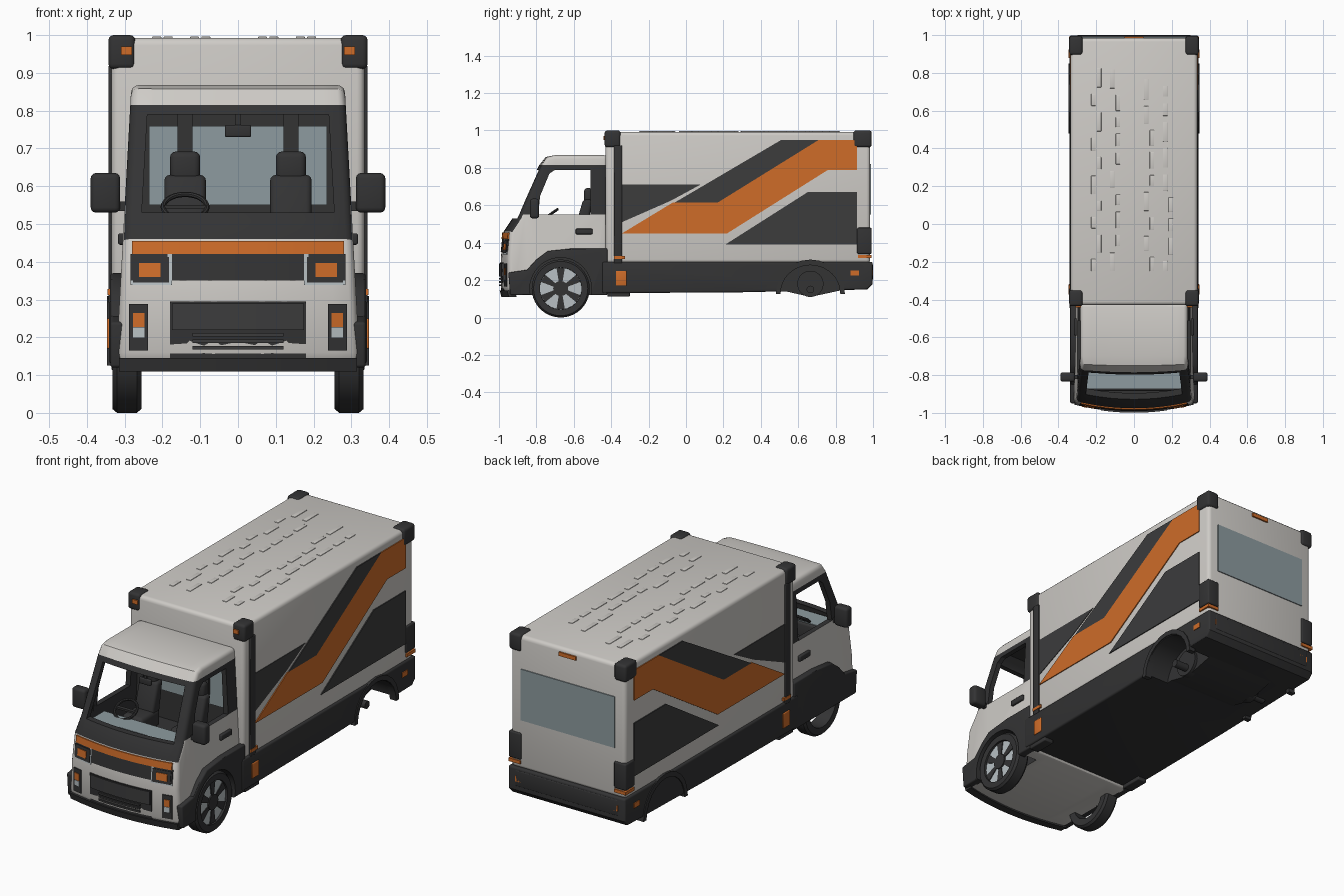
import bpy, bmesh, math, random
from mathutils import Vector

if "Cube" in bpy.data.objects:
    bpy.data.objects.remove(bpy.data.objects["Cube"])

def mat(name, r, g, b):
    m = bpy.data.materials.new(name)
    m.diffuse_color = (r, g, b, 1)
    m.use_nodes = True
    m.node_tree.nodes["Principled BSDF"].inputs["Base Color"].default_value = m.diffuse_color
    return m

WHITE = mat("body white", 0.62, 0.60, 0.57)
DARK = mat("trim charcoal", 0.033, 0.033, 0.034)
GREY = mat("stripe charcoal", 0.045, 0.045, 0.046)
ORANGE = mat("orange", 0.62, 0.15, 0.022)
GLASS = mat("window blue grey", 0.27, 0.33, 0.35)
SILVER = mat("silver", 0.48, 0.53, 0.55)

def finish(name, bm, m, bevel=0, mirror=False, sharp=0.9):
    bmesh.ops.recalc_face_normals(bm, faces=bm.faces)
    if bevel:
        edges = [e for e in bm.edges if e.calc_face_angle(0) > sharp]
        bmesh.ops.bevel(bm, geom=edges, offset=bevel, segments=3, profile=0.5,
                        affect='EDGES', clamp_overlap=True)
    if mirror:
        dup = bmesh.ops.duplicate(bm, geom=bm.verts[:] + bm.edges[:] + bm.faces[:])["geom"]
        for v in dup:
            if isinstance(v, bmesh.types.BMVert):
                v.co.x *= -1
        bmesh.ops.recalc_face_normals(bm, faces=bm.faces)
    me = bpy.data.meshes.new(name)
    bm.to_mesh(me)
    bm.free()
    me.materials.append(m)
    o = bpy.data.objects.new(name, me)
    bpy.context.collection.objects.link(o)
    return o

def loft(name, prof, x0, x1, m, bevel=0, mirror=False, taper=0, bow=0, n=1):
    """Sweep a (y, z) profile along x, optionally narrowing upwards and bowed at the nose."""
    bm = bmesh.new()
    rings = []
    for i in range(n + 1):
        ring = []
        for y, z in prof:
            x = (x0 + (x1 - x0) * i / n) * (1 - taper * z)
            w = min(1, max(0, (-0.7 - y) / 0.2))
            ring.append(bm.verts.new((x, y + bow * w * x * x, z)))
        rings.append(ring)
    k = len(prof)
    for a, b in zip(rings, rings[1:]):
        for j in range(k):
            bm.faces.new((a[j], a[(j + 1) % k], b[(j + 1) % k], b[j]))
    bm.faces.new(rings[0])
    bm.faces.new(rings[-1])
    return finish(name, bm, m, bevel, mirror)

def box(name, x0, x1, y0, y1, z0, z1, m, bevel=0, mirror=False):
    return loft(name, [(y0, z0), (y1, z0), (y1, z1), (y0, z1)], x0, x1, m, bevel, mirror)

def lathe(name, prof, y, z, m, mirror=False, seg=40):
    """Revolve a closed (radius, x) profile around an x-parallel axis."""
    bm = bmesh.new()
    rings = [[bm.verts.new((x, y + r * math.cos(a), z + r * math.sin(a))) for r, x in prof]
             for a in [2 * math.pi * i / seg for i in range(seg)]]
    k = len(prof)
    for i in range(seg):
        a, b = rings[i], rings[(i + 1) % seg]
        for j in range(k):
            if prof[j][0] + prof[(j + 1) % k][0] > 0:
                bm.faces.new((a[j], a[(j + 1) % k], b[(j + 1) % k], b[j]))
    bmesh.ops.remove_doubles(bm, verts=bm.verts, dist=1e-5)
    return finish(name, bm, m, 0, mirror)

def cyl(name, r, x0, x1, y, z, m, mirror=False):
    return lathe(name, [(0, x0), (r, x0), (r, x1), (0, x1)], y, z, m, mirror)

def cut(target, cutter):
    mod = target.modifiers.new("cut", 'BOOLEAN')
    mod.operation, mod.solver, mod.object = 'DIFFERENCE', 'EXACT', cutter
    mod.material_mode = 'TRANSFER'
    me = bpy.data.meshes.new_from_object(target.evaluated_get(bpy.context.evaluated_depsgraph_get()))
    target.modifiers.clear()
    target.data = me
    bpy.data.objects.remove(cutter)

# Cab shell: hollow, with windscreen, side windows and wheel arches cut out
NOSE = [(-0.975, 0.12), (-0.99, 0.16), (-0.99, 0.32), (-0.975, 0.46), (-0.925, 0.535),
        (-0.785, 0.815), (-0.75, 0.858)]
cab = loft("cab_shell", NOSE + [(-0.70, 0.868), (-0.42, 0.868), (-0.42, 0.12)],
           -0.33, 0.33, WHITE, 0.02, taper=1 / 6, bow=0.4, n=10)
cut(cab, loft("cavity", [(-0.90, 0.40), (-0.90, 0.52), (-0.765, 0.80), (-0.72, 0.835), (-0.455, 0.835),
              (-0.455, 0.40)], -0.30, 0.30, DARK, taper=1 / 6, bow=0.4, n=10))
cut(cab, loft("windscreen_cut", [(-1.1, 0.53), (-0.72, 0.53), (-0.72, 0.79), (-1.1, 0.79)],
              -0.285, 0.285, DARK, taper=0.2))
cut(cab, loft("window_cut", [(-0.79, 0.55), (-0.51, 0.55), (-0.51, 0.79), (-0.70, 0.79), (-0.73, 0.77),
              (-0.78, 0.65)], -0.5, 0.5, DARK))
cut(cab, cyl("arch_cut", 0.18, 0.23, 0.5, -0.67, 0.155, DARK, True))
bm = bmesh.new()
bm.from_mesh(cab.data)
for z in (0.55, 0.815):
    bmesh.ops.bisect_plane(bm, geom=bm.verts[:] + bm.edges[:] + bm.faces[:], plane_co=(0, 0, z), plane_no=(0, 0, 1))
if len(cab.data.materials) < 2:
    cab.data.materials.append(DARK)
for f in bm.faces:
    c = f.calc_center_median()
    if 0.55 < c.z < 0.815 or (0.455 < c.z < 0.56 and c.y < -0.86 and f.normal.y < -0.3):
        f.material_index = 1
bm.to_mesh(cab.data)
bm.free()

# Nose details that follow the bowed front
def nose_y(z):
    for (ya, za), (yb, zb) in zip(NOSE, NOSE[1:]):
        if za <= z <= zb:
            return ya + (yb - ya) * (z - za) / (zb - za)
    return NOSE[0][0]

def front(name, x0, x1, z0, z1, m, out, mirror=False):
    a, b = nose_y(z0), nose_y(z1)
    loft(name, [(a - out, z0), (a + 0.03, z0), (b + 0.03, z1), (b - out, z1)], x0, x1, m,
         0, mirror, bow=0.4, n=1 if mirror else 8)

front("nose_panel", -0.285, 0.285, 0.35, 0.42, DARK, 0.004)
front("orange_nose_stripe", -0.28, 0.28, 0.42, 0.455, ORANGE, 0.007)
front("grille", -0.18, 0.18, 0.145, 0.295, DARK, 0.004)
front("grille_bar", -0.175, 0.175, 0.22, 0.29, GREY, 0.009)
for i in range(3):
    front("grille_slat", -0.12, 0.12, 0.168 + 0.017 * i, 0.177 + 0.017 * i, GREY, 0.009)
front("chin", -0.315, 0.315, 0.11, 0.145, DARK, 0.012)
front("headlight_frame", 0.175, 0.285, 0.338, 0.42, SILVER, 0.004, True)
front("headlight_bezel", 0.182, 0.278, 0.345, 0.412, DARK, 0.007, True)
front("headlight_lens", 0.205, 0.262, 0.36, 0.397, ORANGE, 0.010, True)
front("fog_surround", 0.238, 0.288, 0.165, 0.288, DARK, 0.005, True)
front("fog_orange", 0.248, 0.278, 0.228, 0.265, ORANGE, 0.008, True)
front("fog_white", 0.248, 0.278, 0.20, 0.226, SILVER, 0.008, True)

# Front wheel flares, door handles and door mirrors
flare = loft("front_flare", [(-0.94, 0.12), (-0.95, 0.24), (-0.85, 0.255), (-0.80, 0.31), (-0.74, 0.355),
             (-0.60, 0.37), (-0.42, 0.37), (-0.42, 0.12)], 0.29, 0.338, DARK, 0.008, True)
cut(flare, cyl("flare_cut", 0.165, 0.2, 0.5, -0.67, 0.155, DARK, True))
box("door_handle", 0.29, 0.318, -0.59, -0.50, 0.445, 0.475, DARK, 0.006, True)
box("door_mirror", 0.312, 0.39, -0.835, -0.785, 0.53, 0.635, DARK, 0.014, True)
box("mirror_arm", 0.27, 0.33, -0.82, -0.80, 0.535, 0.56, DARK, 0, True)

# Cab interior
box("dashboard", -0.26, 0.26, -0.885, -0.75, 0.40, 0.515, DARK, 0.012)
box("dashboard_top", -0.25, 0.25, -0.87, -0.76, 0.514, 0.518, GLASS)
box("cab_rear_window", -0.235, 0.235, -0.462, -0.452, 0.55, 0.76, GLASS)
box("seat_base", 0.08, 0.20, -0.69, -0.53, 0.40, 0.49, DARK, 0.02, True)
loft("seat_back", [(-0.60, 0.46), (-0.53, 0.46), (-0.50, 0.63), (-0.55, 0.63)], 0.085, 0.195, DARK, 0.015, True)
box("headrest", 0.10, 0.18, -0.545, -0.50, 0.61, 0.692, DARK, 0.016, True)
box("belt_pillar", 0.12, 0.16, -0.475, -0.455, 0.60, 0.80, DARK, 0, True)
box("cabin_mirror", -0.035, 0.035, -0.78, -0.765, 0.73, 0.762, DARK, 0.005)
box("cabin_mirror_stem", -0.008, 0.008, -0.775, -0.765, 0.755, 0.82, DARK)
bpy.ops.mesh.primitive_torus_add(location=(-0.14, -0.735, 0.545), rotation=(math.radians(35), 0, 0),
                                 major_radius=0.058, minor_radius=0.007, major_segments=28, minor_segments=8)
wheel = bpy.context.object
wheel.name = "steering_wheel"
wheel.data.materials.append(DARK)
box("steering_spoke", -0.195, -0.085, -0.745, -0.725, 0.54, 0.55, DARK)

# Cargo box with corner caps, posts and rails
box("cargo_box", -0.335, 0.335, -0.43, 0.985, 0.29, 0.993, WHITE, 0.02)
for y0, y1 in ((-0.435, -0.35), (0.895, 0.993)):
    box("corner_cap", 0.272, 0.343, y0, y1, 0.91, 1.0, DARK, 0.014, True)
box("front_post", 0.325, 0.343, -0.385, -0.342, 0.29, 0.92, DARK, 0.004, True)
box("rear_lower_cap", 0.272, 0.343, 0.915, 0.993, 0.34, 0.48, DARK, 0.008, True)
box("rear_orange_band", 0.275, 0.343, 0.92, 0.993, 0.318, 0.335, ORANGE, 0, True)
box("front_orange_band", 0.325, 0.345, -0.385, -0.325, 0.312, 0.328, ORANGE, 0, True)
box("cap_light", 0.28, 0.31, -0.441, -0.43, 0.948, 0.97, ORANGE, 0, True)
box("rear_top_light", -0.05, 0.05, 0.98, 0.993, 0.952, 0.972, ORANGE)
box("rear_window", -0.275, 0.275, 0.98, 0.990, 0.55, 0.82, GLASS)

# Side stripes, as thin plates
def stripe(name, pts, m, out=0.005):
    loft(name, pts, 0.334, 0.335 + out, m, 0, True)

stripe("stripe_front", [(-0.342, 0.51), (-0.08, 0.625), (0.08, 0.712), (-0.342, 0.712)], GREY, 0.003)
stripe("stripe_upper", [(-0.06, 0.615), (0.17, 0.615), (0.71, 0.95), (0.51, 0.95)], GREY)
stripe("stripe_orange", [(-0.342, 0.45), (0.22, 0.45), (0.76, 0.79), (0.915, 0.79), (0.915, 0.95), (0.71, 0.95),
       (0.17, 0.615), (-0.07, 0.615)], ORANGE)
stripe("stripe_lower", [(0.21, 0.39), (0.915, 0.39), (0.915, 0.67), (0.65, 0.67)], GREY)

# Raised dashes on the roof
random.seed(4)
for x in (-0.2, -0.1, 0.08, 0.18):
    y = -0.25
    while y < 0.75:
        d = random.uniform(0.05, 0.11)
        dx = x + random.choice((-0.015, 0.015))
        box("roof_dash", dx - 0.012, dx + 0.012, y, y + d, 0.985, 0.996, WHITE, 0.002)
        y += d + 0.035

# Skirt and underbody with rear wheel arches
skirt = loft("skirt", [(-0.45, 0.13), (0.30, 0.135), (0.97, 0.15), (0.998, 0.18), (0.998, 0.298), (-0.45, 0.298)],
             -0.342, 0.342, DARK, 0.01)
cut(skirt, cyl("rear_arch_cut", 0.165, 0.20, 0.5, 0.665, 0.115, DARK, True))
arc = [(0.665 + r * math.cos(a), 0.125 + r * math.sin(a)) for r, rng in ((0.185, range(13)), (0.16, range(12, -1, -1)))
       for a in [math.pi * i / 12 for i in rng]]
loft("rear_arch_lip", arc, 0.31, 0.347, DARK, 0, True)
box("rear_bumper", -0.30, 0.30, 0.97, 1.0, 0.20, 0.285, DARK, 0.006)
box("rear_light", 0.29, 0.346, 0.88, 0.925, 0.225, 0.252, ORANGE, 0, True)
box("rear_face_light", 0.25, 0.30, 0.98, 1.0, 0.225, 0.255, ORANGE, 0, True)
box("side_marker", 0.33, 0.347, -0.375, -0.318, 0.17, 0.25, ORANGE, 0.004, True)
box("side_step", 0.28, 0.335, -0.42, -0.30, 0.112, 0.14, DARK, 0.005, True)
loft("rear_axle_housing", [(0.49, 0.15), (0.665, 0.11), (0.85, 0.15)], -0.2, 0.2, DARK)
cyl("rear_hub", 0.07, 0.18, 0.215, 0.665, 0.18, DARK, True)
cyl("rear_axle_stub", 0.02, 0.18, 0.29, 0.665, 0.15, DARK, True)

# Front wheels: the right one has a rim, the left is a bare tyre
Y, Z = -0.67, 0.155
lathe("front_tyre", [(0.108, 0.258), (0.145, 0.256), (0.155, 0.268), (0.155, 0.32), (0.145, 0.332), (0.112, 0.33)],
      Y, Z, DARK, True)
cyl("rim", 0.112, 0.265, 0.318, Y, Z, SILVER)
cyl("hub", 0.04, 0.30, 0.326, Y, Z, DARK)
for i in range(6):
    a = math.pi * (i / 3 + 1 / 6)
    pts = [(Y + r * math.cos(a + t), Z + r * math.sin(a + t))
           for r, t in ((0.03, -0.3), (0.112, -0.2), (0.112, 0.2), (0.03, 0.3))]
    loft("spoke", pts, 0.31, 0.322, DARK)

# Smooth shading with sharp creases
for o in bpy.data.objects:
    o.select_set(o.type == 'MESH')
bpy.context.view_layer.objects.active = cab
bpy.ops.object.shade_smooth_by_angle(angle=math.radians(30))
